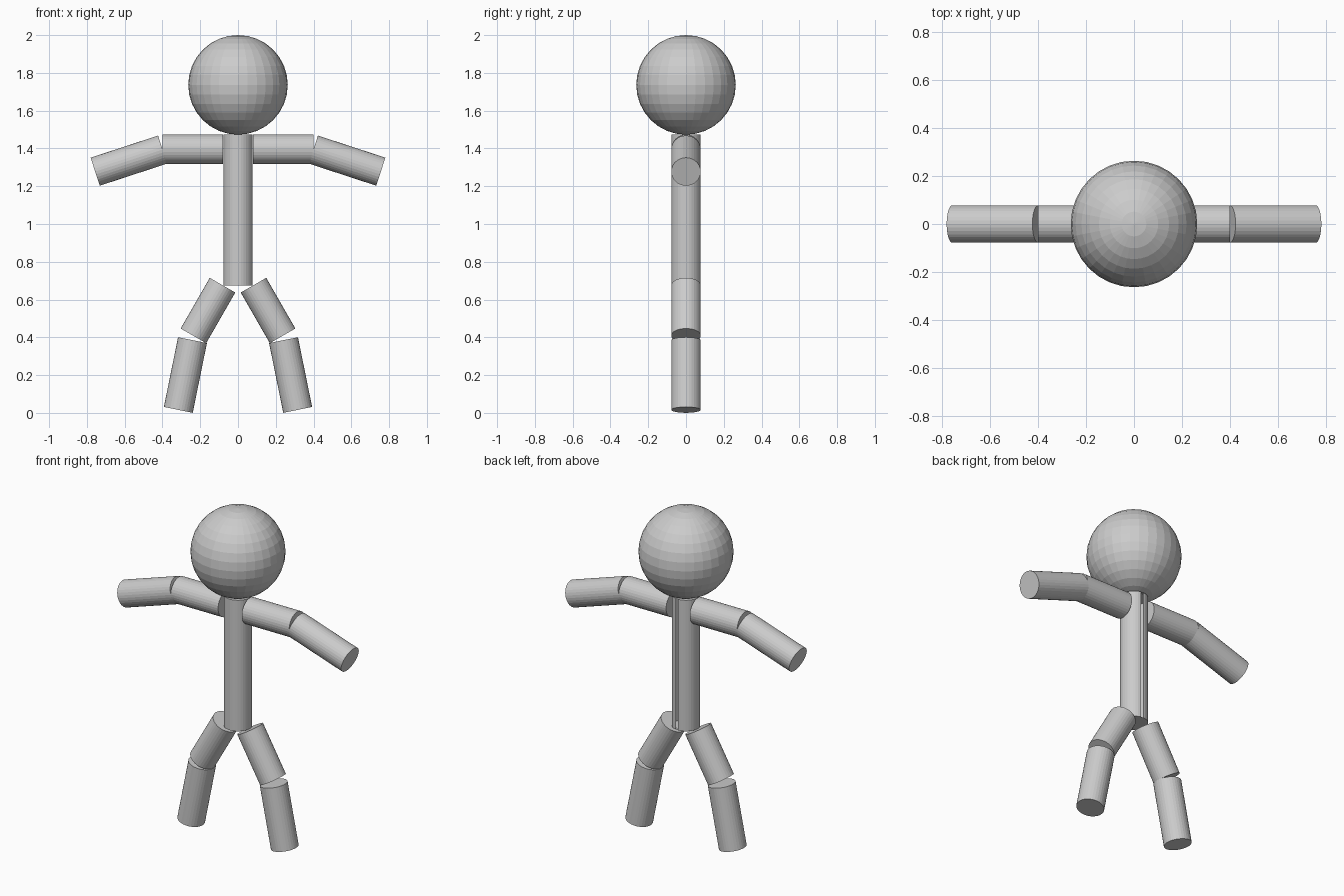
import bpy
from mathutils import Vector

if "Cube" in bpy.data.objects:
    bpy.data.objects.remove(bpy.data.objects["Cube"])

R = 0.078  # shared radius of every limb


def tube(name, start, end):
    """Flat-shaded 32-sided capped cylinder between two points."""
    a, b = Vector(start), Vector(end)
    axis = b - a
    bpy.ops.mesh.primitive_cylinder_add(vertices=32, radius=R, depth=axis.length,
                                        location=(a + b) / 2)
    ob = bpy.context.object
    ob.name = name
    ob.rotation_mode = 'QUATERNION'
    ob.rotation_quaternion = Vector((0, 0, 1)).rotation_difference(axis)
    return ob


# Head
bpy.ops.mesh.primitive_uv_sphere_add(segments=32, ring_count=16, radius=0.2635,
                                     location=(0, 0, 1.7365))
bpy.context.object.name = "head"

# Torso, with the narrow open slit down the back
torso = tube("torso", (0, 0, 0.674), (0, 0, 1.474))
mesh = torso.data
import bmesh
bm = bmesh.new()
bm.from_mesh(mesh)
slit = [f for f in bm.faces if len(f.verts) == 4 and f.normal.y > 0.99 and f.normal.x > 0]
bmesh.ops.delete(bm, geom=slit, context='FACES_ONLY')
bm.to_mesh(mesh)
bm.free()

# Arms and legs: (name, start x/z, end x/z), repeated on both sides
limbs = [
    ("upper_arm", (0.08, 1.396), (0.40, 1.396)),
    ("forearm", (0.399, 1.394), (0.756, 1.277)),
    ("thigh", (0.082, 0.676), (0.236, 0.408)),
    ("shin", (0.241, 0.385), (0.316, 0.016)),
]
for side, s in (("right", 1), ("left", -1)):
    for part, (x0, z0), (x1, z1) in limbs:
        tube(f"{side}_{part}", (s * x0, 0, z0), (s * x1, 0, z1))
